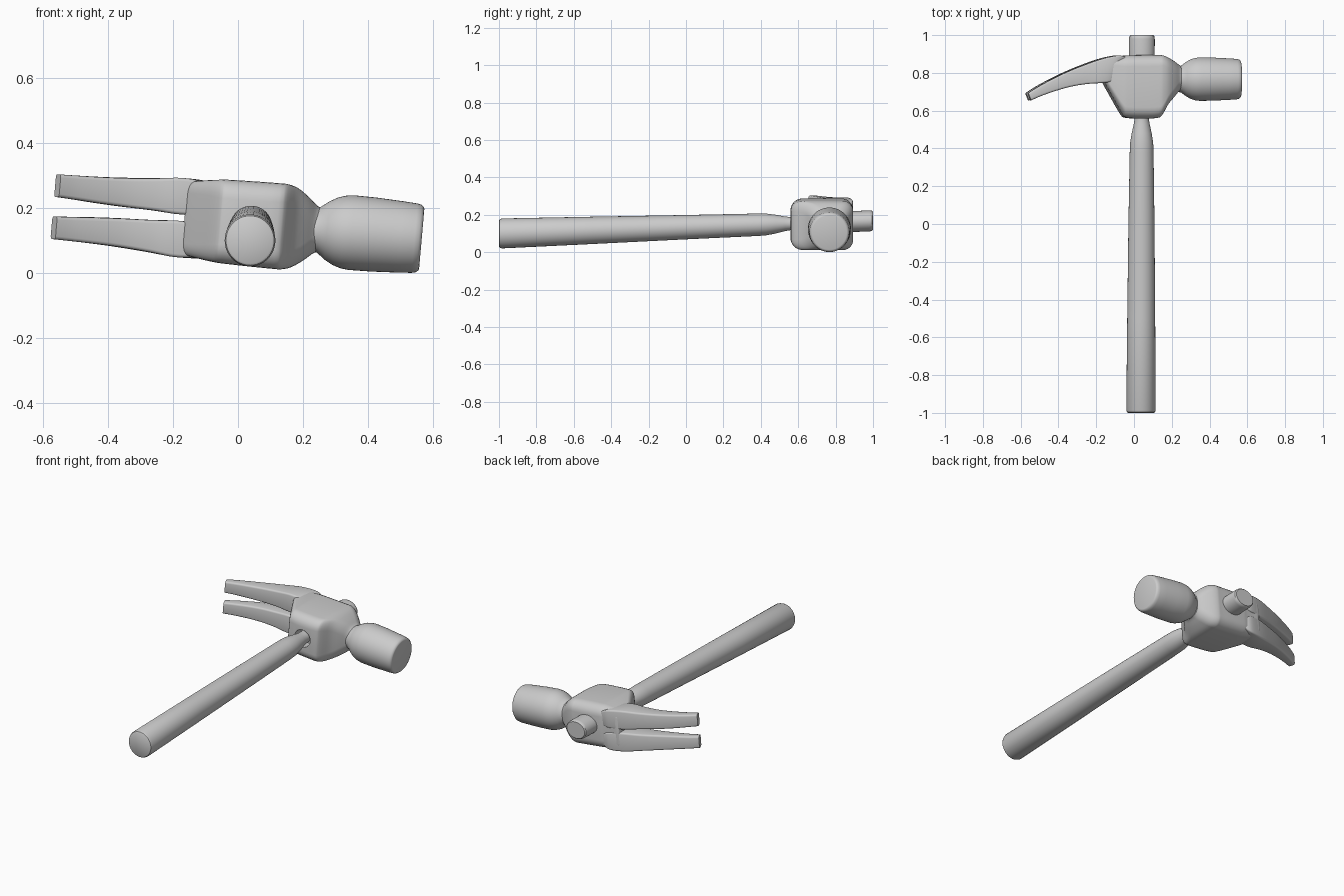
import bpy, bmesh, math
from mathutils import Vector

if "Cube" in bpy.data.objects:
    bpy.data.objects.remove(bpy.data.objects["Cube"])

TILT = math.radians(5)      # head is rolled slightly about the handle
HEAD_Z = 0.155


def spline(rows, steps):
    """Catmull-Rom interpolation through rows of section parameters."""
    out = []
    for i in range(len(rows) - 1):
        p0, p1 = rows[max(i - 1, 0)], rows[i]
        p2, p3 = rows[i + 1], rows[min(i + 2, len(rows) - 1)]
        for s in range(steps):
            t = s / steps
            out.append([0.5 * (2 * b + (c - a) * t + (2 * a - 5 * b + 4 * c - d) * t * t
                               + (3 * b - a - 3 * c + d) * t ** 3)
                        for a, b, c, d in zip(p0, p1, p2, p3)])
    out.append(list(rows[-1]))
    return out


def loft(name, rings, angle=35, head=True):
    """Skin closed rings, cap both ends and shade smooth."""
    bm = bmesh.new()
    loops = [[bm.verts.new(p) for p in ring] for ring in rings]
    n = len(loops[0])
    for a, b in zip(loops, loops[1:]):
        for i in range(n):
            j = (i + 1) % n
            bm.faces.new((a[i], a[j], b[j], b[i]))
    bm.faces.new(loops[0])
    bm.faces.new(loops[-1])
    bmesh.ops.recalc_face_normals(bm, faces=bm.faces)
    me = bpy.data.meshes.new(name)
    bm.to_mesh(me)
    bm.free()
    ob = bpy.data.objects.new(name, me)
    bpy.context.collection.objects.link(ob)
    if head:
        ob.location.z = HEAD_Z
        ob.rotation_euler.y = TILT
    bpy.ops.object.select_all(action='DESELECT')
    ob.select_set(True)
    bpy.context.view_layer.objects.active = ob
    bpy.ops.object.shade_smooth_by_angle(angle=math.radians(angle))
    return ob


def rounded_ring(ax, ay, bx, by, z0, z1, r, seg=6):
    """Rounded rectangle spanning a line in xy and a range in z."""
    a = Vector((ax, ay, 0))
    d = Vector((bx, by, 0)) - a
    w = d.length
    d.normalize()
    r = min(r, w * 0.49, (z1 - z0) * 0.49)
    pts = []
    corners = [(w - r, z1 - r, 0), (r, z1 - r, 90), (r, z0 + r, 180), (w - r, z0 + r, 270)]
    for u, v, start in corners:
        for k in range(seg + 1):
            t = math.radians(start + 90 * k / seg)
            p = a + d * (u + r * math.cos(t))
            pts.append((p.x, p.y, v + r * math.sin(t)))
    return pts


def circle(n=48):
    return [(math.cos(2 * math.pi * k / n), math.sin(2 * math.pi * k / n)) for k in range(n)]


# Handle: y, half width, half height
handle = [(-1, .068, .070), (-.996, .074, .076), (-.985, .078, .080), (-.5, .074, .073),
          (0, .069, .065), (.38, .063, .060), (.43, .061, .058), (.48, .053, .050),
          (.53, .042, .039), (.56, .037, .035), (.62, .037, .035), (.70, .062, .052),
          (.82, .068, .056), (.98, .068, .056), (.994, .066, .054), (1, .060, .049)]
loft("handle", [[(.037 + .0025 * (y + 1) + rx * c, y, .10 + .034 * (y + 1) + rz * s)
                 for c, s in circle()] for y, rx, rz in handle], head=False)

# Striking poll: x, radius, lathed around the head axis
poll = [(.20, .09), (.235, .068), (.25, .071), (.275, .090), (.30, .104), (.325, .112),
        (.35, .115), (.42, .114), (.50, .110), (.545, .107), (.558, .104), (.565, .098), (.567, .092)]
loft("striking_poll", [[(x, .767 + r * c, r * s) for c, s in circle()] for x, r in poll])

# Head body: x, front y, back y, half height, corner radius
body = [(-.165, .755, .875, .100, .03), (-.155, .735, .882, .112, .035),
        (-.11, .655, .885, .121, .045), (-.065, .578, .889, .127, .055),
        (-.04, .562, .892, .129, .058), (.04, .558, .894, .131, .06),
        (.12, .562, .894, .132, .058), (.145, .580, .893, .131, .055),
        (.175, .632, .882, .122, .055), (.21, .672, .862, .098, .055),
        (.235, .700, .845, .076, .055), (.247, .708, .838, .069, .055)]
body_ob = loft("head_body", [rounded_ring(x, f, x, b, -h, h, r)
                             for x, f, b, h, r in spline(body, 3)], angle=45)

# Eye opening around the neck of the handle
bpy.ops.mesh.primitive_cylinder_add(vertices=40, radius=.052, depth=.14,
                                    location=(.042, .55, .153), rotation=(math.pi / 2, 0, 0))
cutter = bpy.context.object
cutter.name = "eye_cutter"
cutter.hide_render = True
cutter.display_type = 'WIRE'
cut = body_ob.modifiers.new("eye", 'BOOLEAN')
cut.operation = 'DIFFERENCE'
cut.solver = 'EXACT'
cut.object = cutter

# Claws: inner x, y, outer x, y, near z, far z
claw = [(-.10, .765, -.05, .884, .030, .100), (-.135, .752, -.095, .892, .014, .118),
        (-.19, .746, -.18, .874, .010, .122), (-.26, .741, -.275, .841, .015, .114),
        (-.34, .728, -.37, .802, .018, .107), (-.42, .706, -.45, .763, .022, .103),
        (-.50, .678, -.52, .725, .027, .101), (-.555, .654, -.57, .693, .030, .100)]
for side, name in ((1, "upper_claw"), (-1, "lower_claw")):
    rings = []
    for ix, iy, ox, oy, z0, z1 in spline(claw, 5):
        lo, hi = sorted((side * z0, side * z1))
        rings.append(rounded_ring(ix, iy, ox, oy, lo, hi, .010, 3))
    loft(name, rings)
